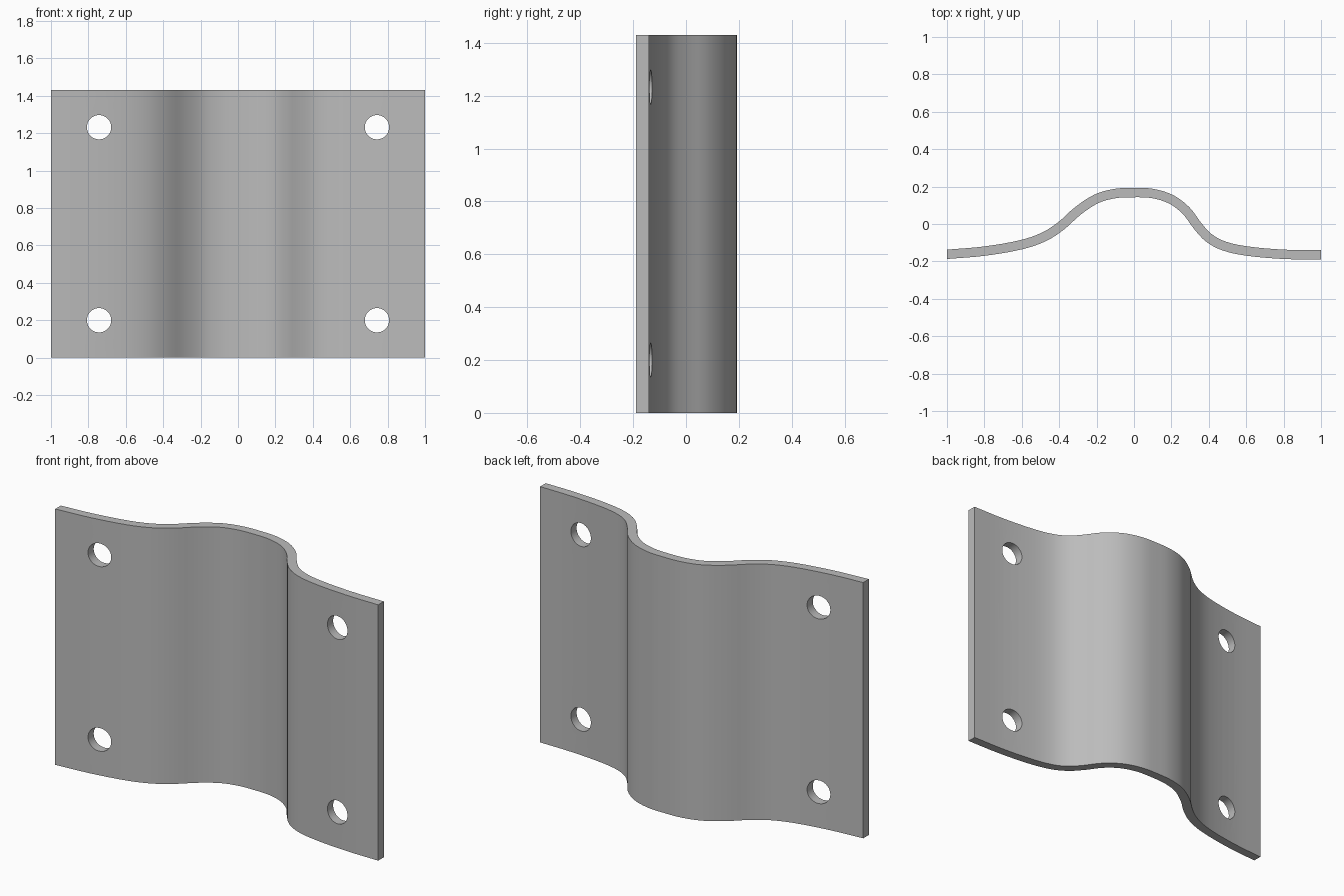
import bpy, bmesh
from mathutils import Vector
from mathutils.geometry import interpolate_bezier

HEIGHT, THICK = 1.43, 0.05
HOLE_X, HOLE_Z, HOLE_R = 0.743, (0.2, 1.232), 0.065

cube = bpy.data.objects.get("Cube")
if cube:
    bpy.data.objects.remove(cube)

# Plain grey metal
grey = bpy.data.materials.new("grey_metal")
grey.use_nodes = True
colour = (0.5, 0.5, 0.5, 1)
grey.diffuse_color = colour
grey.node_tree.nodes["Principled BSDF"].inputs["Base Color"].default_value = colour

# Centre line of the bent sheet, smoothed through a few points
keys = [Vector((x, y, 0)) for x, y in (
    (-1, -0.162), (-0.8, -0.145), (-0.6, -0.11), (-0.48, -0.068), (-0.39, -0.01),
    (-0.3, 0.07), (-0.2, 0.135), (-0.1, 0.163), (0, 0.168), (0.1, 0.163),
    (0.2, 0.131), (0.28, 0.07), (0.34, -0.01), (0.4, -0.074), (0.48, -0.117),
    (0.6, -0.144), (0.8, -0.162), (1, -0.165))]


def tangent(points, i):
    return points[min(i + 1, len(points) - 1)] - points[max(i - 1, 0)]


line = []
for i in range(len(keys) - 1):
    a, b = keys[i], keys[i + 1]
    reach = (b - a).length / 3
    seg = interpolate_bezier(a, a + tangent(keys, i).normalized() * reach,
                             b - tangent(keys, i + 1).normalized() * reach, b, 5)
    line += seg[:-1]
line.append(keys[-1])

# Offset to both sides, with square-cut ends
front, back = [], []
for i, p in enumerate(line):
    t = tangent(line, i).normalized()
    n = Vector((-t.y, t.x, 0))
    if i in (0, len(line) - 1):
        n = Vector((0, 1, 0))
    front.append(p - n * THICK / 2)
    back.append(p + n * THICK / 2)

# Sheet body: closed profile raised to full height
bm = bmesh.new()
outline = front + back[::-1]
base = bm.faces.new([bm.verts.new(p) for p in outline])
raised = bmesh.ops.extrude_face_region(bm, geom=[base])["geom"]
bmesh.ops.translate(bm, vec=(0, 0, HEIGHT),
                    verts=[v for v in raised if isinstance(v, bmesh.types.BMVert)])
bmesh.ops.recalc_face_normals(bm, faces=bm.faces)
mesh = bpy.data.meshes.new("bent_plate")
bm.to_mesh(mesh)
bm.free()
mesh.materials.append(grey)
plate = bpy.data.objects.new("bent_plate", mesh)
bpy.context.collection.objects.link(plate)

# Four bolt holes bored front to back
for x in (-HOLE_X, HOLE_X):
    for z in HOLE_Z:
        bpy.ops.mesh.primitive_cylinder_add(vertices=48, radius=HOLE_R, depth=0.4,
                                            location=(x, -0.15, z), rotation=(1.5708, 0, 0))
        cutter = bpy.context.object
        cutter.name = "hole_cutter"
        cutter.hide_render = True
        cutter.data.materials.append(grey)
        bore = plate.modifiers.new("bolt_hole", 'BOOLEAN')
        bore.operation, bore.solver, bore.object = 'DIFFERENCE', 'EXACT', cutter
        bpy.ops.object.select_all(action='DESELECT')
        bpy.context.view_layer.objects.active = plate
        plate.select_set(True)
        bpy.ops.object.modifier_apply(modifier=bore.name)
        bpy.data.objects.remove(cutter)

# Smooth bends, sharp rims
bpy.ops.object.shade_smooth_by_angle(angle=0.52)
